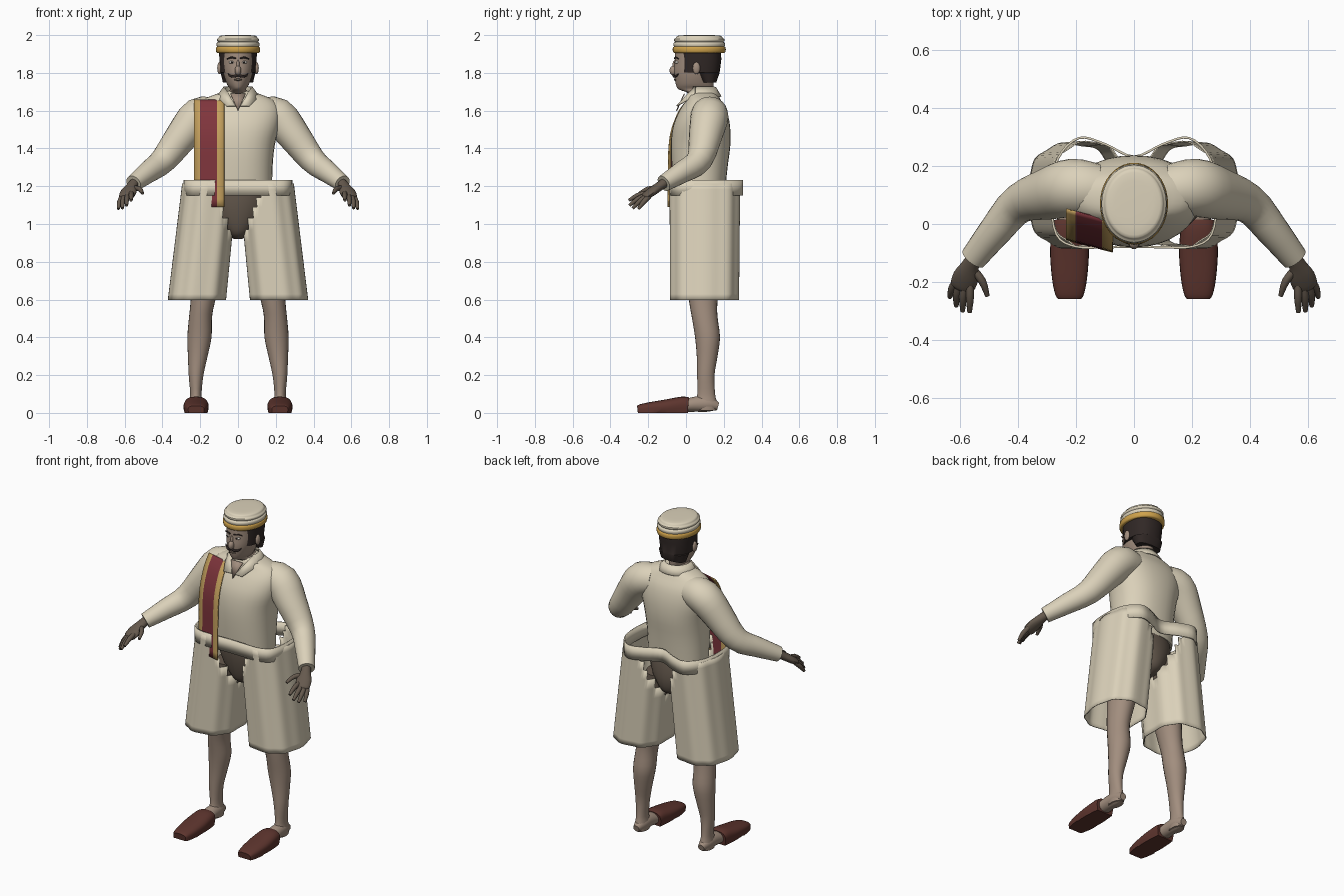
import bpy, bmesh, math
from mathutils import Vector

cube = bpy.data.objects.get("Cube")
if cube:
    bpy.data.objects.remove(cube, do_unlink=True)


def material(name, r, g, b):
    m = bpy.data.materials.new(name)
    m.use_nodes = True
    m.diffuse_color = (r, g, b, 1)
    bsdf = m.node_tree.nodes["Principled BSDF"]
    bsdf.inputs["Base Color"].default_value = (r, g, b, 1)
    bsdf.inputs["Roughness"].default_value = 0.8
    return m


cream = material("cream cloth", 0.71, 0.64, 0.49)
gold = material("hat gold", 0.62, 0.36, 0.07)
trim = material("sash gold", 0.55, 0.35, 0.11)
red = material("sash red", 0.21, 0.035, 0.045)
leather = material("brown leather", 0.11, 0.035, 0.027)
skin = material("skin", 0.36, 0.27, 0.21)
dark_skin = material("shaded skin", 0.13, 0.10, 0.075)
black = material("hair black", 0.03, 0.021, 0.019)
white = material("eye white", 0.6, 0.57, 0.52)


def finish(name, bm, mats, mirror=False, thick=0, angle=40):
    bmesh.ops.recalc_face_normals(bm, faces=bm.faces)
    me = bpy.data.meshes.new(name)
    bm.to_mesh(me)
    bm.free()
    ob = bpy.data.objects.new(name, me)
    bpy.context.collection.objects.link(ob)
    for m in mats:
        me.materials.append(m)
    bpy.ops.object.select_all(action='DESELECT')
    ob.select_set(True)
    bpy.context.view_layer.objects.active = ob
    bpy.ops.object.shade_smooth_by_angle(angle=math.radians(angle))
    if thick:
        s = ob.modifiers.new("thickness", 'SOLIDIFY')
        s.thickness = thick
        s.offset = 0
    if mirror:
        ob.modifiers.new("mirror", 'MIRROR').use_mirror_merge = False
    return ob


def smooth_path(pts, steps, closed=False):
    """Catmull-Rom interpolation of tuples of any length."""
    n, out = len(pts), []
    for i in range(n if closed else n - 1):
        ids = [i - 1, i, i + 1, i + 2]
        ids = [k % n if closed else min(max(k, 0), n - 1) for k in ids]
        a, b, c, d = (pts[k] for k in ids)
        for s in range(steps):
            t = s / steps
            out.append([q + t / 2 * (r - p + t * (2*p - 5*q + 4*r - w + t * (3*q - p - 3*r + w)))
                        for p, q, r, w in zip(a, b, c, d)])
    return out if closed else out + [list(pts[-1])]


def loft(rings, steps=3, n=24, flat=True, power=1, caps=True, wave=0):
    """Skin rings (x, y, z, a, b): level ones, or square to their path."""
    rings = smooth_path(rings, steps)
    bm, rows = bmesh.new(), []
    for i, (x, y, z, a, b) in enumerate(rings):
        side, up = Vector((1, 0, 0)), Vector((0, 1, 0))
        if not flat:
            t = Vector(rings[min(i + 1, len(rings) - 1)][:3]) - Vector(rings[max(i - 1, 0)][:3])
            side = t.cross(Vector((0, 0, 1))).normalized()
            up = side.cross(t).normalized()
        row = []
        for k in range(n):
            u = math.tau * k / n
            c, s = math.cos(u), math.sin(u)
            f = 1 + wave * math.cos(9 * u)
            row.append(bm.verts.new(Vector((x, y, z))
                       + side * (a * f * math.copysign(abs(c) ** power, c))
                       + up * (b * f * math.copysign(abs(s) ** power, s))))
        rows.append(row)
    for p, q in zip(rows, rows[1:]):
        for k in range(n):
            bm.faces.new((p[k], p[(k + 1) % n], q[(k + 1) % n], q[k]))
    if caps:
        bm.faces.new(rows[0])
        bm.faces.new(rows[-1])
    return bm


def span(z, rx, front, back, x=0):
    """Level ring from its front and back y."""
    return (x, (front + back) / 2, z, rx, (back - front) / 2)


def ball(name, centre, size, mat, mirror=False):
    bm = bmesh.new()
    bmesh.ops.create_uvsphere(bm, u_segments=16, v_segments=10, radius=1)
    for v in bm.verts:
        v.co = Vector(centre) + Vector(p * q for p, q in zip(v.co, size))
    finish(name, bm, [mat], mirror)


def plate(name, pts, mat, mirror=False, thick=0.006):
    bm = bmesh.new()
    bm.faces.new([bm.verts.new(p) for p in pts])
    finish(name, bm, [mat], mirror, thick)


# Shirt body and sleeves
finish("shirt_body", loft([
    span(1.15, .18, -.06, .205), span(1.3, .183, -.075, .22), span(1.42, .195, -.08, .235),
    span(1.52, .22, -.068, .233), span(1.6, .225, -.035, .215), span(1.655, .19, 0, .185),
    span(1.69, .11, .01, .165), span(1.705, .07, .02, .15)], power=.88, n=32), [cream])
finish("sleeve", loft([
    (.12, .12, 1.585, .085, .085), (.21, .125, 1.57, .1, .098), (.29, .105, 1.475, .09, .088),
    (.395, .07, 1.338, .068, .07), (.475, -.02, 1.275, .057, .058),
    (.553, -.118, 1.215, .046, .044)], flat=False), [cream], True)

# Collar: standing back band, front points and the open throat
bm = loft([span(1.725, .073, .0, .155), span(1.675, .112, -.02, .185)], steps=2, caps=False)
bmesh.ops.delete(bm, geom=[f for f in bm.faces if f.calc_center_median().y < .035], context='FACES')
finish("collar_band", bm, [cream], thick=.006)
plate("collar_point", [(.073, .05, 1.728), (.012, -.045, 1.625), (.062, -.05, 1.625),
                       (.112, .045, 1.675)], cream, True)
plate("open_throat", [(-.04, -.008, 1.69), (.04, -.008, 1.69), (0, -.05, 1.6)], skin)

# Head
finish("head", loft([
    span(1.63, .062, .01, .15), span(1.69, .06, .012, .15), span(1.712, .042, -.038, .145),
    span(1.735, .056, -.052, .145), span(1.77, .07, -.06, .15), span(1.81, .08, -.064, .155),
    span(1.86, .087, -.06, .165), span(1.93, .088, -.058, .17)], n=32), [skin])
finish("hair", loft([
    span(1.75, .08, .085, .16), span(1.8, .092, .05, .178), span(1.802, .094, -.036, .178),
    span(1.87, .099, -.036, .187), span(1.93, .1, -.04, .185)], steps=1, power=.85), [black])
ball("nose", (0, -.066, 1.812), (.017, .021, .026), skin)
ball("nose_bridge", (0, -.058, 1.838), (.009, .014, .03), skin)
ball("ear", (.098, .055, 1.825), (.012, .02, .032), skin, True)
ball("eye", (.032, -.046, 1.856), (.016, .013, .008), white, True)
ball("pupil", (.032, -.0575, 1.856), (.005, .003, .005), black, True)
ball("lips", (0, -.056, 1.764), (.022, .008, .006), dark_skin)
finish("moustache", loft([(0, -.067, 1.789, .006, .008), (.025, -.062, 1.781, .006, .007),
                          (.045, -.047, 1.787, .005, .005), (.053, -.042, 1.797, .002, .002)],
                         flat=False, n=10), [black], True)
finish("eyebrow", loft([(.012, -.061, 1.876, .003, .004), (.035, -.055, 1.882, .004, .005),
                        (.058, -.04, 1.874, .003, .003)], flat=False, n=8), [black], True)

# Round cap with a gold rim
def cap_ring(z, f):
    return (0, .07, z, .115 * f, .138 * f)

finish("cap", loft([cap_ring(z, f) for z, f in (
    (1.925, .96), (1.94, .97), (1.95, .995), (1.96, .97), (1.964, .92), (1.97, .965),
    (1.979, .965), (1.985, .9), (1.992, .87), (1.998, .78), (2.0, .4))], steps=2, n=40), [cream])
finish("cap_rim", loft([cap_ring(z, f) for z, f in (
    (1.905, .95), (1.91, 1), (1.925, 1.02), (1.936, 1), (1.94, .95))], steps=2, n=40), [gold])

# Hands
finish("palm", loft([
    (.545, -.108, 1.222, .026, .026), (.562, -.14, 1.2, .03, .024), (.578, -.18, 1.172, .044, .023),
    (.591, -.215, 1.147, .042, .019), (.595, -.225, 1.14, .03, .013)], flat=False, n=16), [dark_skin], True)
fingers = {
    "index_finger": [(.565, -.205, 1.163), (.565, -.255, 1.152), (.566, -.303, 1.125)],
    "middle_finger": [(.583, -.21, 1.153), (.589, -.255, 1.132), (.59, -.3, 1.098)],
    "ring_finger": [(.6, -.208, 1.147), (.61, -.245, 1.12), (.612, -.282, 1.083)],
    "little_finger": [(.612, -.195, 1.147), (.627, -.225, 1.115), (.634, -.252, 1.08)],
    "thumb": [(.555, -.155, 1.19), (.522, -.198, 1.186), (.505, -.247, 1.163)]}
for name, path in fingers.items():
    radii = (.014, .0135, .008)
    finish(name, loft([(*p, r, r) for p, r in zip(path, radii)], flat=False, n=10),
           [dark_skin], True)

# Hips, legs and bare feet
finish("hips", loft([
    span(.92, .02, .04, .14), span(.95, .07, -.005, .2), span(1.02, .13, -.03, .22),
    span(1.1, .165, -.045, .215), span(1.17, .172, -.05, .2)]), [dark_skin])
bm = loft([
    (.1, .09, 1.03, .08, .11), (.137, .09, .88, .09, .112), (.16, .09, .75, .08, .095),
    (.188, .092, .58, .064, .074), (.199, .1, .5, .061, .068), (.204, .114, .4, .064, .066),
    (.213, .112, .3, .052, .055), (.222, .105, .2, .039, .046), (.223, .107, .1, .03, .047),
    (.222, .107, .05, .036, .058), (.222, .108, .012, .034, .052)])
for f in bm.faces:
    f.material_index = int(f.calc_center_median().z > .82)
finish("leg", bm, [skin, dark_skin], True)
finish("foot", loft([
    (.222, .17, .035, .02, .02), (.222, .12, .046, .037, .04), (.222, .05, .046, .04, .04),
    (.222, -.03, .034, .046, .03), (.222, -.08, .028, .046, .022)], flat=False), [skin], True)

# Slippers, flat underneath
bm = loft([
    (.222, .012, .04, .058, .042), (.222, -.02, .041, .062, .045), (.222, -.1, .032, .067, .04),
    (.222, -.19, .025, .06, .032), (.222, -.24, .022, .05, .024), (.222, -.256, .02, .042, .018)],
    flat=False, power=.8)
for v in bm.verts:
    v.co.z = max(v.co.z, 0) if v.co.z > .016 else 0
finish("slipper", bm, [leather], True)

# Wide fluted trouser legs, cut open above the crotch
bm = loft([(.215, .098, .597, .151, .178), (.147, .1, 1.215, .143, .182)],
          steps=12, n=72, power=.82, caps=False, wave=.022)
cut = []
for f in bm.faces:
    c = f.calc_center_median()
    if c.z > .93 and c.x < .03 + .1 * (c.z - .93) / .25:
        cut.append(f)
bmesh.ops.delete(bm, geom=cut, context='FACES')
finish("trouser_leg", bm, [cream], True, .005)

# Waistband running round both legs
half = [(.1, -.08), (.2, -.078), (.268, -.035), (.285, .1), (.262, .225), (.19, .296), (.1, .275)]
outline = smooth_path([(0, -.078)] + half + [(0, .232)] + [(-x, y) for x, y in reversed(half)],
                      4, closed=True)
bm = bmesh.new()
rows = [[bm.verts.new((x, y, z)) for x, y in outline] for z in (1.15, 1.232)]
for k in range(len(outline)):
    j = (k + 1) % len(outline)
    bm.faces.new((rows[0][k], rows[0][j], rows[1][j], rows[1][k]))
finish("waistband", bm, [cream], thick=.008)

# Striped sash hanging over the right shoulder
drop = smooth_path([(.01, 1.657), (-.035, 1.6), (-.075, 1.5), (-.09, 1.4), (-.093, 1.25), (-.095, 1.09)], 3)
bm = bmesh.new()
rows = [[bm.verts.new((x, y - (x + .075) * .26, z)) for x in (-.233, -.2, -.11, -.073)] for y, z in drop]
for p, q in zip(rows, rows[1:]):
    for k in range(3):
        bm.faces.new((p[k], p[k + 1], q[k + 1], q[k])).material_index = int(k == 1)
finish("sash", bm, [trim, red], thick=.006)
